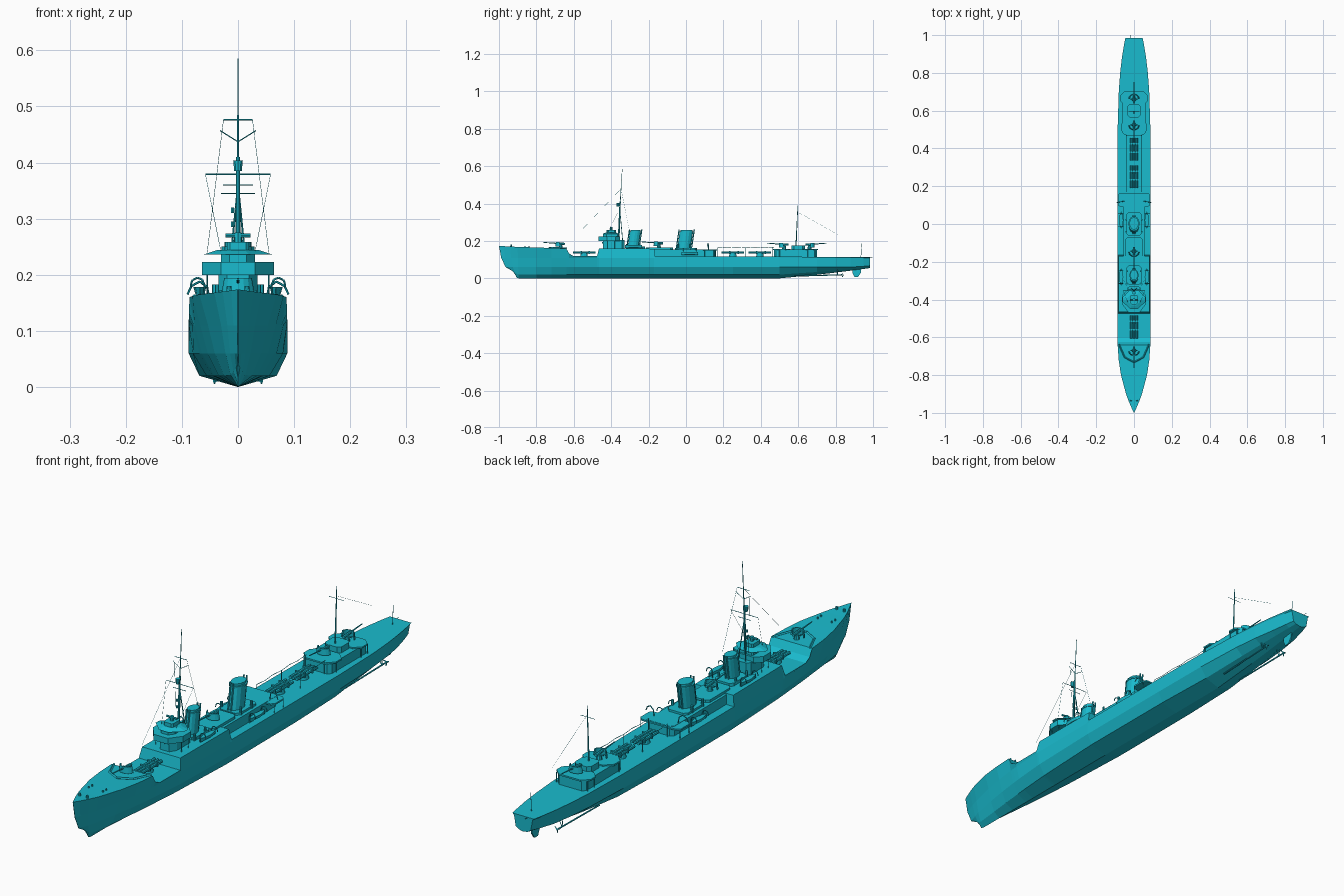
import bpy, bmesh, math
from mathutils import Vector, Matrix

if "Cube" in bpy.data.objects:
    bpy.data.objects.remove(bpy.data.objects["Cube"])

paint = bpy.data.materials.new("sea_paint")
paint.diffuse_color = (0.01, 0.5, 0.62, 1)
paint.use_nodes = True
paint.node_tree.nodes["Principled BSDF"].inputs["Base Color"].default_value = paint.diffuse_color


def finish(name, bm):
    bmesh.ops.recalc_face_normals(bm, faces=bm.faces[:])
    me = bpy.data.meshes.new(name)
    bm.to_mesh(me)
    bm.free()
    me.materials.append(paint)
    bpy.context.collection.objects.link(bpy.data.objects.new(name, me))


def loft(name, rings):
    bm = bmesh.new()
    vs = [[bm.verts.new(p) for p in r] for r in rings]
    n = len(vs[0])
    for a, b in zip(vs, vs[1:]):
        for i in range(n):
            bm.faces.new((a[i], a[(i + 1) % n], b[(i + 1) % n], b[i]))
    bm.faces.new(vs[0])
    bm.faces.new(vs[-1])
    finish(name, bm)


def prism(name, pts, z0, z1, scale=1.0, dy=0.0):
    """Plan outline extruded upwards, optionally tapered and raked."""
    cy = sum(p[1] for p in pts) / len(pts)
    loft(name, [[(x, y, z0) for x, y in pts],
                [(x * scale, cy + (y - cy) * scale + dy, z1) for x, y in pts]])


def house(name, w, y0, y1, z0, z1, c=.012, front=None, scale=1.0):
    """Deckhouse with chamfered corners; front = (nose half width, depth)."""
    nose, depth = front or (w - c, c)
    half = [(nose, y0), (w, y0 + depth), (w, y1 - c), (w - c, y1)]
    prism(name, half + [(-x, y) for x, y in half[::-1]], z0, z1, scale)


def oval(a, b, y, n=14):
    return [(a * math.cos(t * math.tau / n), y + b * math.sin(t * math.tau / n)) for t in range(n)]


def tubes(name, paths, r, r2=None, n=6, mirror=False):
    """Straight rods along each path, optionally mirrored to the other side."""
    if mirror:
        paths = paths + [[(-x, y, z) for x, y, z in p] for p in paths]
    bm = bmesh.new()
    for path in paths:
        for p, q in zip(path, path[1:]):
            p, q = Vector(p), Vector(q)
            m = Matrix.Translation((p + q) / 2) @ (q - p).to_track_quat('Z', 'Y').to_matrix().to_4x4()
            bmesh.ops.create_cone(bm, cap_ends=True, segments=n, radius1=r, radius2=r2 or r,
                                  depth=(q - p).length, matrix=m)
    finish(name, bm)


def post(x, y, z, h):
    return [(x, y, z), (x, y, z + h)]


def bar(x, y, z):
    return [(-x, y, z), (x, y, z)]


# hull: breadth from bow entrance and stern run rules
def breadth(y, beam, entry, p, run, q):
    t = min(1, (y + 1) / entry)
    u = max(0, (y - .1) / .885)
    return max(.0005, beam * (1 - (1 - t) ** p) * (1 - run * u ** q))


def section(y, deck):
    k = max(0, 1 - (y + 1) / .115) ** 1.3          # stem rake
    rise = max(0, (y - .5) / .485) ** 1.2          # stern cut-up
    bilge = .02 + .02 * k + .04 * rise
    dx = breadth(y, .088, .45, 2.6, .48, 4.5)
    if deck > .15 and y > -.6:
        dx *= .92
    half = [(breadth(y, .069, .85, 1.7, .71, 2.2), y + .07 * k, bilge),
            (breadth(y, .088, .8, 2.2, .64, 4.5), y + .035 * k, max(.06, bilge + .008)),
            (breadth(y, .088, .6, 2.3, .55, 4.5), y + .012 * k, .11), (dx, y, deck)]
    return [(0, y + .088 * k, .03 * k * k + .055 * rise)] + half + [(-x, b, z) for x, b, z in half[::-1]]


decks = [(-1, .174), (-.975, .172), (-.94, .17), (-.9, .168), (-.8, .165), (-.72, .162), (-.64, .16),
         (-.625, .132), (-.6, .119), (-.475, .119), (-.465, .16), (-.17, .158), (-.165, .118),
         (.25, .117), (.5, .116)] + [(y, .115) for y in (.7, .8, .88, .95, .985)]
loft("hull", [section(y, z) for y, z in decks])

# rudder, shafts, propellers
loft("rudder", [[(x, y, z) for y, z in ((.89, .06), (.89, .03), (.9, .008), (.92, .008), (.935, .03), (.935, .06))]
                for x in (-.003, .003)])
tubes("propeller_shafts", [[(.038, .58, .012), (.042, .835, .019)]], .003, mirror=True)
tubes("shaft_struts", [[(x, .81, .045), (.042, .81, .018)] for x in (.028, .045)], .0018, n=4, mirror=True)
tubes("propellers", [[(.042 + .013 * math.cos(a), .836, .019 + .013 * math.sin(a)), (.042, .84, .019)]
                     for a in (.5, 2.6, 4.7)], .002, .003, 4, True)

# forecastle fittings
tubes("breakwater", [[(0, -.732, .164), (.05, -.705, .163), (.079, -.638, .161)]], .004, n=4, mirror=True)
tubes("capstans", [post(.016, -.935, .168, .012)], .005, .004, 8, True)
tubes("bollards", [post(.03, y, .164, .009) for y in (-.86, -.84)], .003, mirror=True)

# deckhouses and platforms
house("midship_house", .055, -.18, .16, .115, .155)
house("midship_gun_deck", .045, -.215, -.07, .15, .165)
house("boat_platform", .086, .09, .165, .148, .154)
house("funnel_house_front", .04, -.32, -.22, .155, .17)
house("funnel_house_rear", .042, -.06, .06, .15, .163)
house("aft_house", .06, .47, .7, .11, .153)
house("aft_gun_deck_front", .068, .465, .56, .152, .158, .03)
house("aft_control_house", .035, .565, .635, .15, .176)
house("aft_gun_deck_rear", .072, .625, .705, .152, .158, .025)
tubes("platform_posts", [post(x, y, .113, .041) for x in (.066,) for y in (.5, .65, .69)] +
      [post(.083, y, .113, .041) for y in (.1, .155)], .0015, n=4, mirror=True)

# bridge
house("bridge_base", .035, -.445, -.33, .155, .205, front=(.02, .025))
house("bridge_deck", .064, -.468, -.352, .2, .223, .025, (.03, .045))
house("wheelhouse", .03, -.445, -.36, .22, .238, .005, (.015, .02))
house("bridge_awning", .062, -.45, -.355, .236, .244, .035, (.02, .04), .6)
house("director_house", .02, -.425, -.375, .243, .258, .006)
tubes("rangefinder", [bar(.022, -.4, .27)], .004, n=8)
tubes("rangefinder_stand", [post(0, -.4, .255, .02)], .007, n=8)
tubes("bridge_portholes", [[(x, -.44, .19), (x, -.448, .19)] for x in (-.014, 0, .014)], .004, n=8)
tubes("bridge_supports", [post(.055, y, .155, .048) for y in (-.42, -.38)], .0015, n=4, mirror=True)

# funnels with caps, steam pipes and ventilators
for y, a, b in ((-.285, .022, .03), (-.012, .027, .037)):
    prism("funnel", oval(a, b, y), .15, .25, 1, .014)
    prism("funnel_cap", oval(a * 1.1, b * 1.08, y + .014), .244, .25)
    prism("funnel_mouth", oval(a * .9, b * .9, y + .015), .25, .258)
    tubes("steam_pipes", [[(.006, y + d * b, .155), (.006, y + d * b + .016, .262)] for d in (-1.1, 1.1)], .003, mirror=True)
    tubes("ventilators", [post(a + .014, y + d, .155, .028) for d in (-.03, .035)], .005, n=8, mirror=True)


# deck guns: pedestal, crescent shield, breech and barrel
def gun(y, z, d):
    tubes("gun_pedestal", [post(0, y, z, .022)], .011, .007, 10)
    arc = [math.pi * i / 8 for i in range(9)]
    plan = [(r * math.cos(t), y + d * (.004 + .83 * r * math.sin(t)))
            for r, ts in ((.029, arc), (.024, arc[::-1])) for t in ts]
    prism("gun_shield", plan, z + .008, z + .032, .85)
    tubes("gun_breech", [[(0, y - d * .022, z + .022), (0, y + d * .02, z + .025)]], .006, .005, 8)
    tubes("gun_barrel", [[(0, y + d * .01, z + .024), (0, y + d * .092, z + .03)]], .003, .002, 8)
    tubes("gun_cradle", [bar(.018, y, z + .018)], .004)


for y, z, d in ((-.67, .162, -1), (-.145, .165, -1), (.525, .158, -1), (.66, .158, 1)):
    gun(y, z, d)

# triple torpedo mounts
for y in (-.545, .25, .395):
    tubes("torpedo_turntable", [post(0, y, .115, .017)], .02, .018, 12)
    tubes("torpedo_tubes", [[(x, y - .06, .138), (x, y + .06, .138)] for x in (-.014, 0, .014)], .0062, n=8)
    for d in (-.016, .029):
        house("torpedo_band", .022, y + d - .004, y + d + .004, .13, .147, .002)

# boats, davits and cranes
for y, z in ((-.28, .16), (.02, .122)):
    for s in (-.068, .068):
        loft("ship_boat", [[(s + k * (.0105 * (1 - t * t) + .001), y + t * .045, z + h)
                            for k, h in ((0, .002), (.7, .006), (1, .018), (-1, .018), (-.7, .006))]
                           for t in (-1, -.6, 0, .6, 1)])
    tubes("boat_davits", [[(.072 - .012 * math.cos(a), y + d, z + .022 + .013 * math.sin(a)) for a in (0, .8, 1.6, 2.4, 3)]
                          + [(.084, y + d, z + .018)] for d in (-.035, .035)], .0018, mirror=True)
    tubes("davit_posts", [post(.06, y + d, z - .004, .026) for d in (-.035, .035)], .0018, mirror=True)
tubes("crane_arms", [[(.05, .12, .15), (.055, .12, .178), (.068, .118, .188), (.083, .115, .18), (.09, .113, .165)]],
      .002, mirror=True)

# foremast with yards and crow's nest
tubes("foremast", [[(0, -.362, .16), (0, -.352, .41)]], .005, .0035, 8)
tubes("fore_topmast", [[(0, -.352, .4), (0, -.341, .585)]], .002, .001)
tubes("mast_legs", [[(.02, -.335, .16), (0, -.353, .36)]], .0018, mirror=True)
tubes("crows_nest", [post(0, -.364, .385, .019)], .007, .009, 10)
tubes("fore_yards", [bar(.058, -.353, .379), bar(.027, -.354, .36), bar(.026, -.347, .476)], .0012, n=4)
tubes("yard_braces", [[(.032, -.347, .457), (0, -.349, .437)]], .001, n=4, mirror=True)
tubes("mast_lamps", [post(-.01, -.355, z, .01) for z in (.285, .31)], .003)

# mainmast, ensign staff and stern spar
tubes("mainmast", [[(0, .588, .17), (0, .598, .39)]], .003, .0015)
tubes("main_yard", [bar(.03, .595, .345)], .001, n=4)
tubes("ensign_staff", [[(0, .935, .114), (0, .94, .187)]], .0012, n=4)
tubes("stern_spar", [[(-.018, .965, .113), (-.018, 1, .114)]], .0012, n=4)

# rigging and overhead torpedo trolley lines
tubes("mast_shrouds", [[(.026, -.347, .476), (.055, -.3, .24)], [(.058, -.353, .379), (.03, -.42, .24)]],
      .0005, n=3, mirror=True)
tubes("mast_stays", [[(0, -.346, .48), (0, -.58, .235)], [(0, .596, .355), (0, .81, .235)]], .0005, n=3)
tubes("trolley_lines", [[(.04, .17 + .05 * i, .165 + .002 * (-1) ** i) for i in range(7)]], .0012, n=4, mirror=True)
tubes("trolley_posts", [post(.04, y, .113, .052) for y in (.17, .32, .465)], .0014, n=4, mirror=True)
